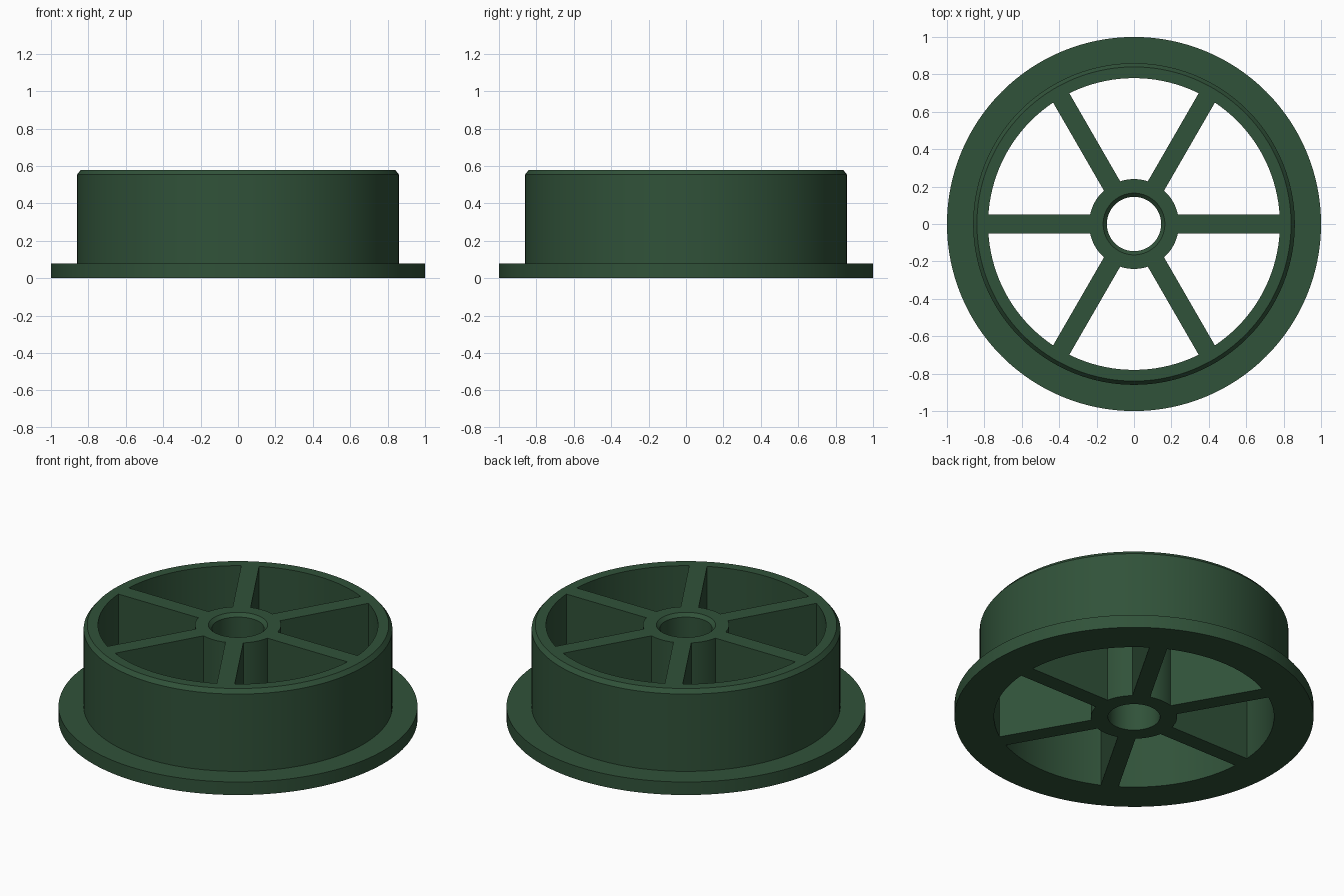
import bpy, bmesh, math
from mathutils import Matrix

if "Cube" in bpy.data.objects:
    bpy.data.objects.remove(bpy.data.objects["Cube"])

HEIGHT = 0.58
SEGMENTS = 128
HUB_R, RIM_INNER, SPOKE_W = 0.24, 0.78, 0.10

green = bpy.data.materials.new("dark green")
green.diffuse_color = (0.030, 0.084, 0.041, 1)
green.use_nodes = True
green.node_tree.nodes["Principled BSDF"].inputs["Base Color"].default_value = green.diffuse_color


def finish(name, bm):
    """Turn a bmesh into a coloured object with sharp edges kept."""
    bmesh.ops.recalc_face_normals(bm, faces=bm.faces)
    mesh = bpy.data.meshes.new(name)
    bm.to_mesh(mesh)
    bm.free()
    mesh.materials.append(green)
    obj = bpy.data.objects.new(name, mesh)
    bpy.context.collection.objects.link(obj)
    bpy.ops.object.select_all(action='DESELECT')
    obj.select_set(True)
    bpy.context.view_layer.objects.active = obj
    bpy.ops.object.shade_smooth_by_angle(angle=math.radians(30))
    return obj


def lathe(name, profile):
    """Revolve a closed (radius, z) profile about the z axis."""
    bm = bmesh.new()
    verts = [bm.verts.new((r, 0, z)) for r, z in profile]
    edges = [bm.edges.new((verts[i - 1], verts[i])) for i in range(len(verts))]
    bmesh.ops.spin(bm, geom=verts + edges, cent=(0, 0, 0), axis=(0, 0, 1),
                   angle=math.tau, steps=SEGMENTS, use_merge=True)
    bmesh.ops.remove_doubles(bm, verts=bm.verts, dist=1e-5)
    return finish(name, bm)


# Rim: bottom flange, straight wall and chamfered top edge
lathe("flanged_rim", [(RIM_INNER, 0), (1.0, 0), (1.0, 0.08), (0.86, 0.08),
                      (0.86, HEIGHT - 0.025), (0.84, HEIGHT), (RIM_INNER, HEIGHT)])

# Hub: hollow bore with a countersunk top
lathe("hub", [(0.145, 0), (HUB_R, 0), (HUB_R, HEIGHT),
              (0.165, HEIGHT), (0.145, HEIGHT - 0.02)])

# Spokes: full-height webs, ends just sunk into hub and rim
start, end = HUB_R - 0.008, RIM_INNER + 0.002
for i in range(6):
    bm = bmesh.new()
    bmesh.ops.create_cube(bm, size=1)
    bmesh.ops.scale(bm, vec=(end - start, SPOKE_W, HEIGHT), verts=bm.verts)
    bmesh.ops.translate(bm, vec=((start + end) / 2, 0, HEIGHT / 2), verts=bm.verts)
    bmesh.ops.rotate(bm, cent=(0, 0, 0), verts=bm.verts,
                     matrix=Matrix.Rotation(i * math.pi / 3, 3, 'Z'))
    finish(f"spoke_{i + 1}", bm)
